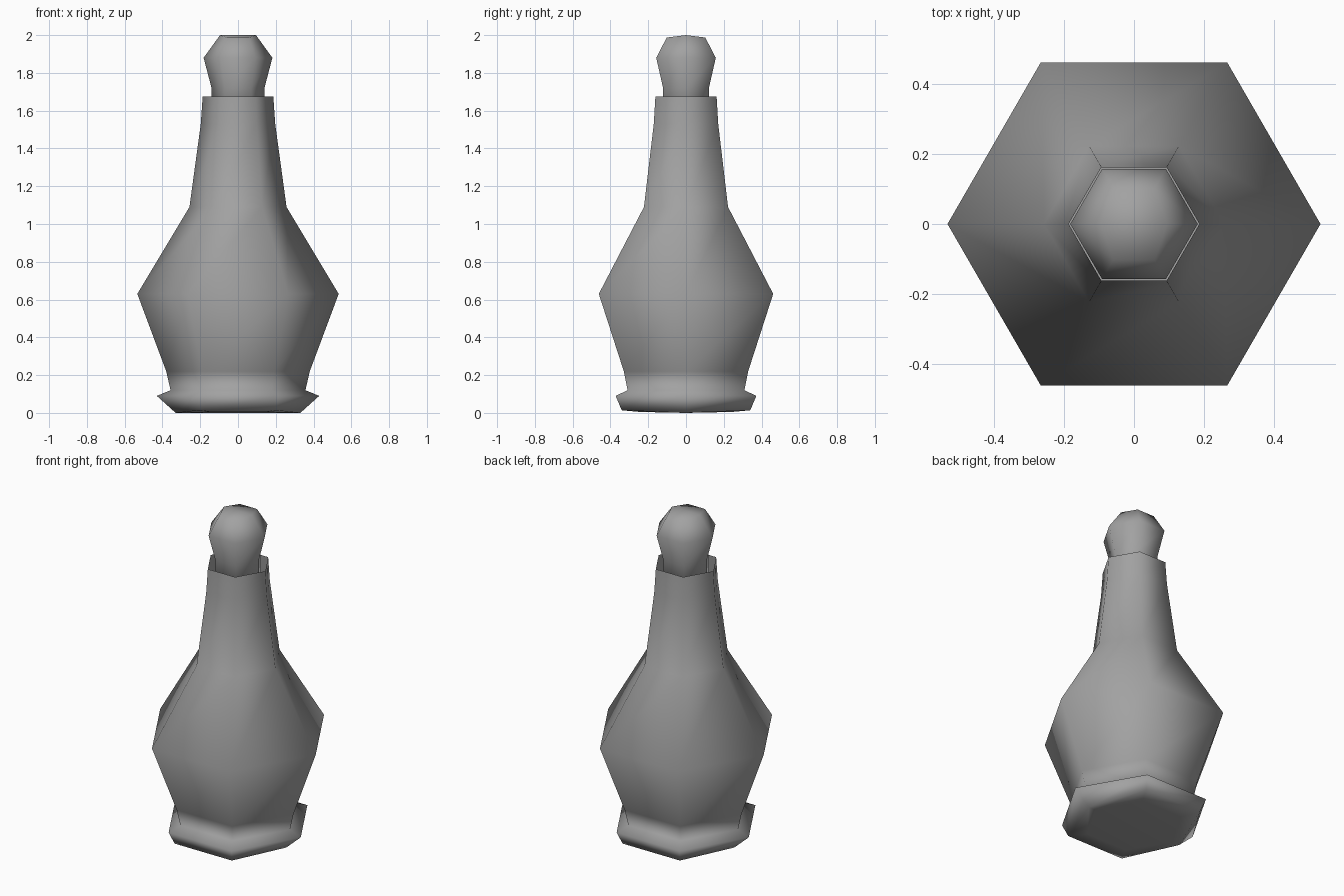
import bpy, bmesh
from math import cos, sin, pi

if "Cube" in bpy.data.objects:
    bpy.data.objects.remove(bpy.data.objects["Cube"])

# One dark grey for all parts
grey = bpy.data.materials.new("dark_grey")
grey.diffuse_color = (0.36, 0.36, 0.36, 1)
grey.use_nodes = True
grey.node_tree.nodes["Principled BSDF"].inputs["Base Color"].default_value = grey.diffuse_color


def hex_lathe(name, profile, cap_start=False, cap_end=False):
    """Six-sided lathe. Profile rows: (r, z) or (r, z, side_r, side_z),
    where the side values apply to the four corners off the x axis."""
    bm = bmesh.new()
    rings = []
    for row in profile:
        r, z = row[:2]
        sr, sz = row[2:] if len(row) == 4 else (r, z)
        ring = []
        for i in range(6):
            a = i * pi / 3
            rr, zz = (r, z) if i % 3 == 0 else (sr, sz)
            ring.append(bm.verts.new((rr * cos(a), rr * sin(a), zz)))
        rings.append(ring)
    for lo, hi in zip(rings, rings[1:]):
        for i in range(6):
            j = (i + 1) % 6
            bm.faces.new((lo[i], lo[j], hi[j], hi[i]))
    # caps are two quads folded along the x axis
    caps = ([rings[0]] if cap_start else []) + ([rings[-1]] if cap_end else [])
    for c in caps:
        bm.faces.new((c[0], c[1], c[2], c[3]))
        bm.faces.new((c[3], c[4], c[5], c[0]))
    bmesh.ops.recalc_face_normals(bm, faces=bm.faces)
    for f in bm.faces:
        f.smooth = True
    mesh = bpy.data.meshes.new(name)
    bm.to_mesh(mesh)
    bm.free()
    mesh.materials.append(grey)
    obj = bpy.data.objects.new(name, mesh)
    bpy.context.collection.objects.link(obj)
    return obj


# Bottle: flared foot, wide belly, tapering neck with an open rim
hex_lathe("bottle", [
    (0.28, 0.0, 0.28, 0.005),
    (0.33, 0.0, 0.393, 0.014),
    (0.43, 0.09),
    (0.357, 0.12),
    (0.38, 0.22),
    (0.533, 0.63),
    (0.257, 1.09),
    (0.197, 1.53),
    (0.187, 1.675),
], cap_start=True)

# Stopper: plug inside the neck with a rounded knob on top
hex_lathe("stopper", [
    (0.14, 1.55),
    (0.14, 1.72),
    (0.182, 1.88),
    (0.095, 2.0, 0.118, 1.987),
], cap_start=True, cap_end=True)
